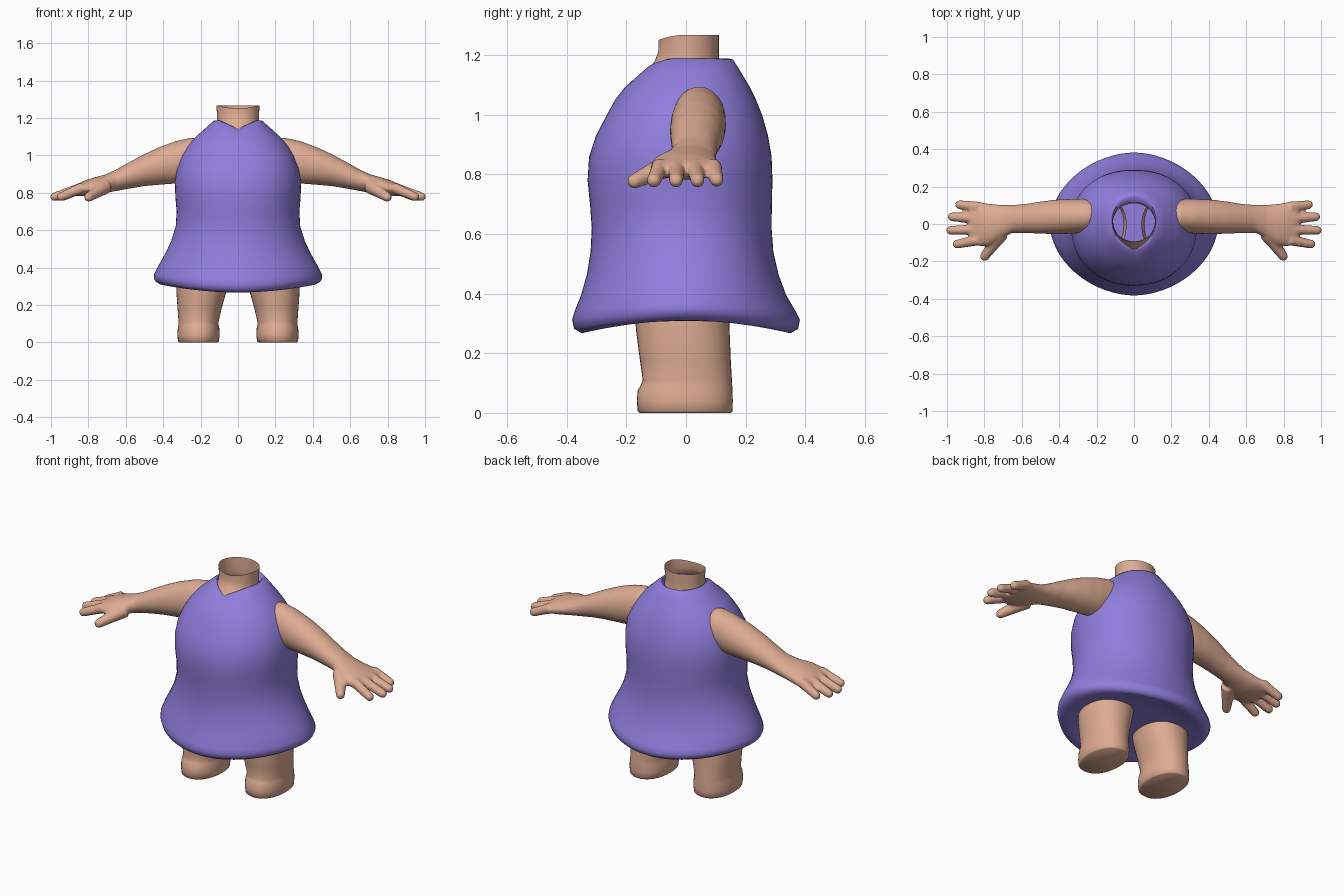
import bpy, bmesh, math
from mathutils import Vector


def material(name, rgb):
    m = bpy.data.materials.new(name)
    m.diffuse_color = (*rgb, 1)
    return m


SKIN = material("skin", (0.73, 0.41, 0.29))
PURPLE = material("purple cloth", (0.28, 0.21, 0.73))


def power(v, e):
    return math.copysign(abs(v) ** e, v)


def loft(bm, rings, cap_start=False, cap_end=False):
    """Skin a list of closed point rings with quads."""
    loops = [[bm.verts.new(p) for p in r] for r in rings]
    n = len(loops[0])
    for a, b in zip(loops, loops[1:]):
        for i in range(n):
            j = (i + 1) % n
            bm.faces.new((a[i], a[j], b[j], b[i]))
    if cap_start:
        bm.faces.new(loops[0][::-1])
    if cap_end:
        bm.faces.new(loops[-1])


def finish(bm, name, mat, angle=50):
    bmesh.ops.recalc_face_normals(bm, faces=bm.faces)
    me = bpy.data.meshes.new(name)
    bm.to_mesh(me)
    bm.free()
    ob = bpy.data.objects.new(name, me)
    bpy.context.collection.objects.link(ob)
    me.materials.append(mat)
    bpy.ops.object.select_all(action='DESELECT')
    ob.select_set(True)
    bpy.context.view_layer.objects.active = ob
    bpy.ops.object.shade_smooth_by_angle(angle=math.radians(angle))
    return ob


def ring(z, rx, front, back, cx=0.0, e=1.0, dip=0.0, notch=0.0, cy=0.0, n=64):
    """Horizontal oval; dip lowers front and back, notch cuts a V at the front."""
    pts = []
    for i in range(n):
        t = 2 * math.pi * i / n
        c, s = math.cos(t), math.sin(t)
        ry = back - cy if s > 0 else cy - front
        v = max(0, 1 - abs(c) / 0.85) if s < 0 else 0
        pts.append((cx + rx * power(c, e), cy + ry * power(s, e), z - dip * s * s - notch * v))
    return pts


# Dress: neckline lip, shoulders, waist, flared hem, closed underside
dress_rings = [
    # z, rx, front, back, exponent, dip, notch
    (1.165, 0.112, -0.10, 0.115, 1.0, 0, 0.035),
    (1.188, 0.118, -0.125, 0.145, 1.0, 0, 0.045),
    (1.185, 0.130, -0.140, 0.158, 1.0, 0, 0.045),
    (1.150, 0.170, -0.165, 0.180, 1.0, 0, 0.025),
    (1.100, 0.225, -0.205, 0.210, 0.97, 0, 0.008),
    (1.050, 0.268, -0.238, 0.235, 0.95, 0, 0),
    (1.000, 0.300, -0.265, 0.255, 0.93, 0, 0),
    (0.930, 0.327, -0.302, 0.275, 0.92, 0, 0),
    (0.860, 0.337, -0.325, 0.287, 0.92, 0, 0),
    (0.780, 0.335, -0.330, 0.290, 0.93, 0, 0),
    (0.700, 0.328, -0.322, 0.288, 0.94, 0, 0),
    (0.620, 0.333, -0.316, 0.287, 0.96, 0, 0),
    (0.540, 0.358, -0.320, 0.293, 0.98, 0, 0),
    (0.470, 0.392, -0.332, 0.310, 1.0, 0.005, 0),
    (0.410, 0.426, -0.352, 0.336, 1.03, 0.015, 0),
    (0.365, 0.448, -0.374, 0.368, 1.06, 0.025, 0),
    (0.345, 0.450, -0.382, 0.382, 1.07, 0.033, 0),
    (0.325, 0.440, -0.375, 0.376, 1.06, 0.043, 0),
    (0.310, 0.415, -0.350, 0.350, 1.05, 0.043, 0),
    (0.308, 0.370, -0.310, 0.310, 1.0, 0.02, 0),
    (0.312, 0.200, -0.170, 0.170, 1.0, 0, 0),
]
bm = bmesh.new()
loft(bm, [ring(z, rx, f, b, 0, e, d, v, cy=0.02 if z > 1.12 else 0.0)
          for z, rx, f, b, e, d, v in dress_rings], cap_end=True)
finish(bm, "dress", PURPLE, 70)

# Neck: open tube, slanted rim, flared base showing in the V
bm = bmesh.new()
neck = [ring(z, rx, f, b, cy=0.01, n=48) for z, rx, f, b in [
    (1.10, 0.150, -0.165, 0.13), (1.15, 0.118, -0.130, 0.115),
    (1.18, 0.112, -0.105, 0.11), (1.21, 0.112, -0.093, 0.11)]]
neck.append([(x * 1.03, y, 1.268 - 2.0 * max(0, 0.0 - y) ** 2) for x, y, z in neck[-1]])
loft(bm, neck)
finish(bm, "neck", SKIN)

# Legs: open-topped stumps with a rounded foot band
bm = bmesh.new()
leg = [  # z, inner x, outer x, front, back
    (0.000, 0.110, 0.315, -0.155, 0.150), (0.006, 0.102, 0.321, -0.162, 0.156),
    (0.040, 0.098, 0.324, -0.165, 0.157), (0.075, 0.100, 0.322, -0.162, 0.156),
    (0.092, 0.103, 0.319, -0.152, 0.155), (0.110, 0.104, 0.318, -0.145, 0.154),
    (0.180, 0.088, 0.323, -0.155, 0.150), (0.280, 0.060, 0.330, -0.168, 0.146),
    (0.400, 0.040, 0.320, -0.175, 0.146)]
loft(bm, [ring(z, (b - a) / 2, f, k, (a + b) / 2, 0.92, n=40)
          for z, a, b, f, k in leg], cap_start=True)
legs = finish(bm, "legs", SKIN)
legs.modifiers.new("mirror", 'MIRROR')

# Arm: tapered sections out to a flat palm
bm = bmesh.new()
arm = [  # x, z low, z high, y front, y back
    (0.19, 0.900, 1.085, -0.030, 0.125), (0.25, 0.870, 1.095, -0.045, 0.133),
    (0.33, 0.850, 1.078, -0.052, 0.134), (0.42, 0.843, 1.045, -0.054, 0.130),
    (0.50, 0.836, 1.008, -0.052, 0.120), (0.58, 0.823, 0.965, -0.048, 0.107),
    (0.65, 0.810, 0.925, -0.048, 0.102), (0.71, 0.798, 0.898, -0.078, 0.102),
    (0.77, 0.785, 0.882, -0.115, 0.108), (0.82, 0.782, 0.866, -0.120, 0.116),
    (0.86, 0.783, 0.848, -0.112, 0.118), (0.88, 0.790, 0.835, -0.095, 0.105)]
rings = []
for x, z0, z1, y0, y1 in arm:
    rings.append([(x, (y0 + y1) / 2 + (y1 - y0) / 2 * math.cos(t),
                   (z0 + z1) / 2 + (z1 - z0) / 2 * math.sin(t))
                  for t in (2 * math.pi * i / 32 for i in range(32))])
loft(bm, rings, True, True)


def digit(a, b, ra, rb):
    """Round-ended tapered finger from a to b."""
    a, b = Vector(a), Vector(b)
    d = (b - a).normalized()
    u = d.cross(Vector((0, 0, 1))).normalized()
    w = u.cross(d)
    b = b - d * rb
    secs = [(a, ra), (a.lerp(b, 0.5), (ra + rb) / 2 * 0.97)]
    secs += [(b + d * rb * math.sin(k), rb * math.cos(k)) for k in (0, 0.4, 0.8, 1.15, 1.4)]
    loft(bm, [[c + (u * math.cos(t) + w * math.sin(t)) * r
               for t in (2 * math.pi * i / 16 for i in range(16))] for c, r in secs], True, True)


# Four fingers and a thumb
for ya, xb, yb, zb in [(0.090, 0.955, 0.106, 0.772), (0.030, 0.995, 0.040, 0.772),
                       (-0.030, 1.003, -0.034, 0.772), (-0.085, 0.968, -0.112, 0.770)]:
    digit((0.83, ya, 0.828), (xb, yb, zb), 0.030, 0.024)
digit((0.71, -0.05, 0.835), (0.812, -0.192, 0.768), 0.042, 0.025)
arms = finish(bm, "arms", SKIN, 180)
remesh = arms.modifiers.new("blend", 'REMESH')
remesh.mode = 'VOXEL'
remesh.voxel_size = 0.008
remesh.use_smooth_shade = True
smooth = arms.modifiers.new("soften", 'SMOOTH')
smooth.factor = 0.5
smooth.iterations = 4
arms.modifiers.new("mirror", 'MIRROR')
